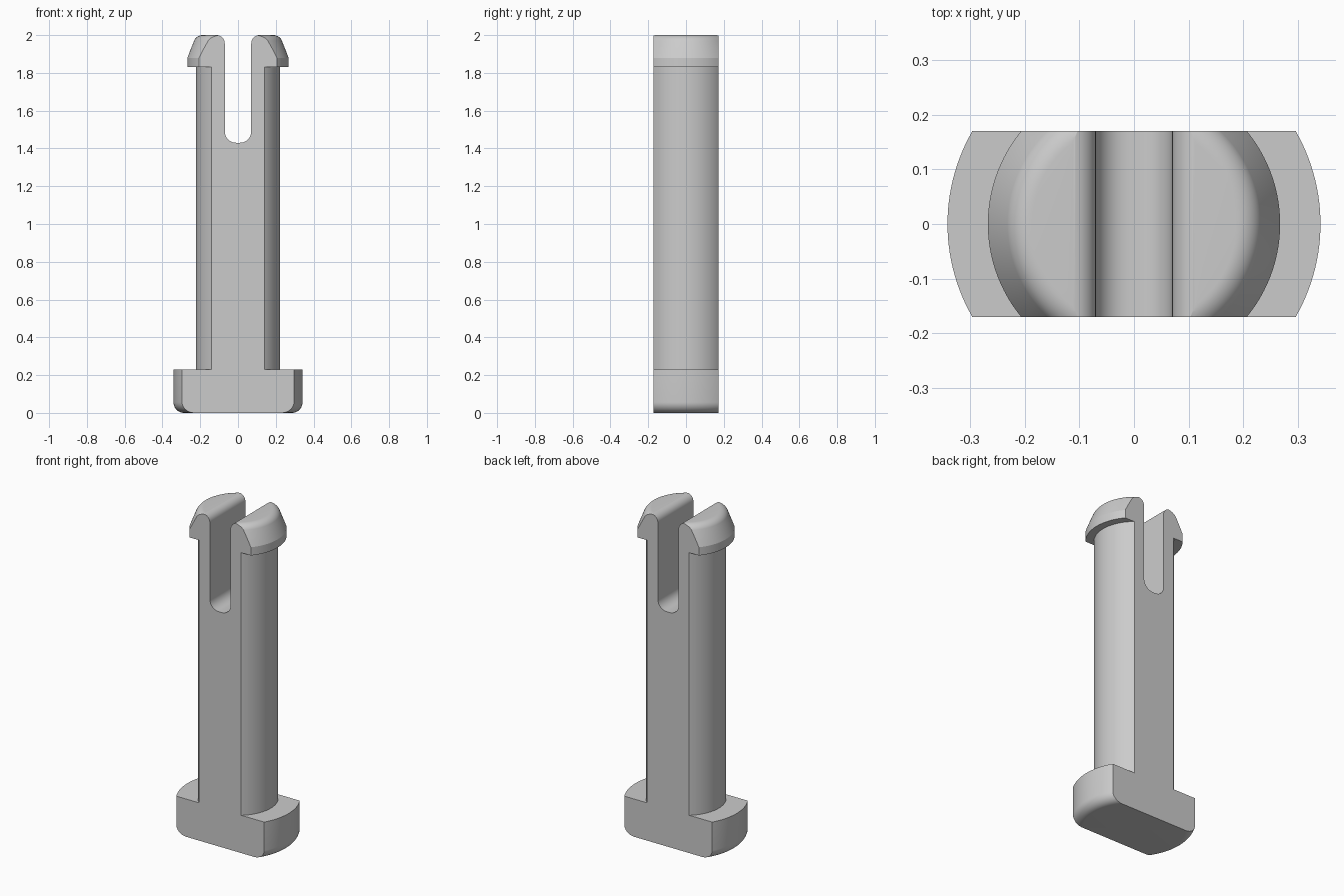
import bpy, bmesh
from math import sin, cos, pi, radians

cube = bpy.data.objects.get("Cube")
if cube:
    bpy.data.objects.remove(cube, do_unlink=True)

HALF_DEPTH = 0.171
SEGMENTS = 160

grey = bpy.data.materials.new("plain grey")
grey.use_nodes = True
COLOUR = (0.6, 0.6, 0.6, 1)
grey.diffuse_color = COLOUR
grey.node_tree.nodes["Principled BSDF"].inputs["Base Color"].default_value = COLOUR


def arc(cx, cz, rx, rz, start, end, steps=10):
    """Points on an arc in the XZ plane, angles in degrees."""
    angles = [radians(start + (end - start) * i / steps) for i in range(steps + 1)]
    return [(cx + rx * cos(a), cz + rz * sin(a)) for a in angles]


def add_object(name, bm):
    bmesh.ops.recalc_face_normals(bm, faces=bm.faces)
    mesh = bpy.data.meshes.new(name)
    bm.to_mesh(mesh)
    bm.free()
    mesh.materials.append(grey)
    obj = bpy.data.objects.new(name, mesh)
    bpy.context.collection.objects.link(obj)
    return obj


def lathe(name, profile):
    """Turn a closed-at-the-axis profile around Z."""
    bm = bmesh.new()
    verts = [bm.verts.new((r, 0, z)) for r, z in profile]
    edges = [bm.edges.new(pair) for pair in zip(verts, verts[1:])]
    bmesh.ops.spin(bm, geom=verts + edges, cent=(0, 0, 0), axis=(0, 0, 1),
                   angle=2 * pi, steps=SEGMENTS, use_merge=True)
    bmesh.ops.remove_doubles(bm, verts=bm.verts, dist=1e-5)
    return add_object(name, bm)


def extrude(name, outline, half):
    """Extrude an XZ outline along Y."""
    bm = bmesh.new()
    face = bm.faces.new([bm.verts.new((x, -half, z)) for x, z in outline])
    new = bmesh.ops.extrude_face_region(bm, geom=[face])["geom"]
    bmesh.ops.translate(bm, vec=(0, 2 * half, 0),
                        verts=[v for v in new if isinstance(v, bmesh.types.BMVert)])
    return add_object(name, bm)


# Turned pin: rounded foot, straight shaft, tapered snap head
profile = [(0, 0)]
profile += arc(0.285, 0.057, 0.057, 0.057, -90, 0)
profile += [(0.342, 0.23), (0.222, 0.23), (0.222, 1.83), (0.268, 1.83), (0.268, 1.88)]
profile += arc(0.187, 1.95, 0.05, 0.05, 25, 90)
profile += [(0, 2.0)]
pin = lathe("snap_pin", profile)

# Slab that trims the front and back flat
slab = extrude("flat_trim", [(-1, -1), (1, -1), (1, 3), (-1, 3)], HALF_DEPTH)

# Slot with rounded floor and flared mouth
right = arc(0.01, 1.49, 0.06, 0.06, -90, 0)
right += arc(0.115, 1.955, 0.045, 0.0452, 180, 90) + [(0.115, 2.2)]
slot = extrude("slot_cutter", right + [(-x, z) for x, z in reversed(right)], 0.5)

bpy.context.view_layer.objects.active = pin
for cutter, operation in ((slab, 'INTERSECT'), (slot, 'DIFFERENCE')):
    cutter.hide_render = True
    mod = pin.modifiers.new(cutter.name, 'BOOLEAN')
    mod.operation = operation
    mod.solver = 'EXACT'
    mod.object = cutter
    bpy.ops.object.modifier_apply(modifier=mod.name)
    bpy.data.objects.remove(cutter, do_unlink=True)

# Smooth curves, crisp edges
bpy.ops.object.select_all(action='DESELECT')
pin.select_set(True)
bpy.ops.object.shade_smooth_by_angle(angle=radians(20))
